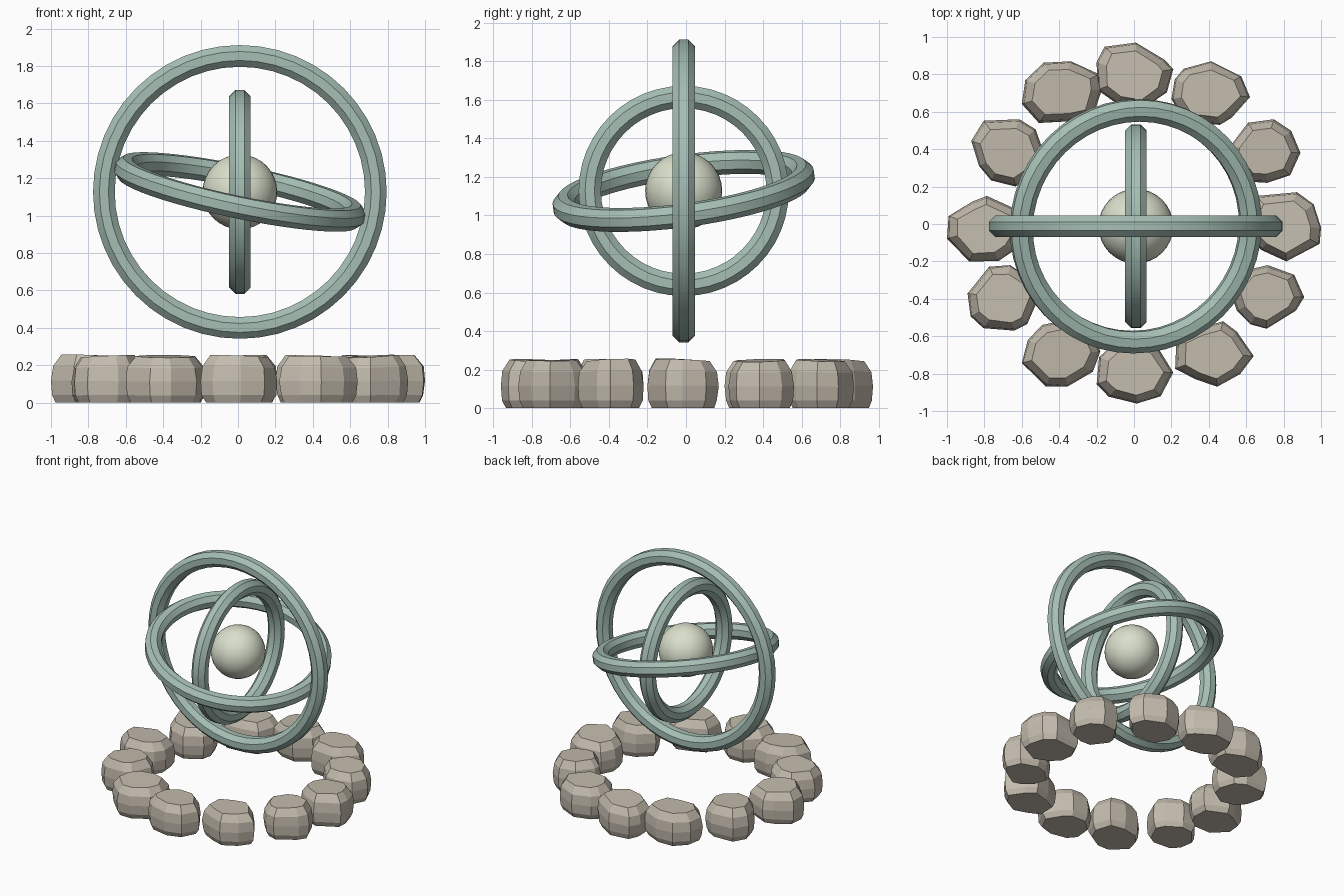
import bpy, bmesh, math, random
from mathutils import Matrix, Euler

if "Cube" in bpy.data.objects:
    bpy.data.objects.remove(bpy.data.objects["Cube"])

random.seed(4)
CENTRE = (0.01, -0.012, 1.127)


def material(name, rgb):
    m = bpy.data.materials.new(name)
    m.diffuse_color = (*rgb, 1)
    m.use_nodes = True
    m.node_tree.nodes["Principled BSDF"].inputs["Base Color"].default_value = m.diffuse_color
    return m


METAL = material("pale_green_metal", (0.38, 0.52, 0.46))
STONE = material("stone", (0.55, 0.50, 0.42))
PEARL = material("pearl", (0.70, 0.74, 0.60))


def finish(name, bm, mat):
    bmesh.ops.recalc_face_normals(bm, faces=bm.faces)
    me = bpy.data.meshes.new(name)
    bm.to_mesh(me)
    bm.free()
    me.materials.append(mat)
    ob = bpy.data.objects.new(name, me)
    bpy.context.collection.objects.link(ob)
    return ob


def skin(bm, loops, closed):
    """Bridge equal vertex loops with quads."""
    n = len(loops[0])
    pairs = list(zip(loops, loops[1:])) + ([(loops[-1], loops[0])] if closed else [])
    for a, b in pairs:
        for i in range(n):
            j = (i + 1) % n
            bm.faces.new((a[i], a[j], b[j], b[i]))


def smooth(ob, angle):
    bpy.ops.object.select_all(action='DESELECT')
    ob.select_set(True)
    bpy.context.view_layer.objects.active = ob
    bpy.ops.object.shade_smooth_by_angle(angle=math.radians(angle))


def ring(name, radius, rot, segments=48, sides=8, half=0.058):
    """Octagonal-section hoop with flats facing outwards."""
    bm = bmesh.new()
    r = half / math.cos(math.pi / sides)
    loops = []
    for s in range(segments):
        a = 2 * math.pi * s / segments
        loop = []
        for k in range(sides):
            t = 2 * math.pi * (k + 0.5) / sides
            d = radius + r * math.cos(t)
            loop.append(bm.verts.new((d * math.cos(a), d * math.sin(a), r * math.sin(t))))
        loops.append(loop)
    skin(bm, loops, True)
    bm.transform(Matrix.Translation(CENTRE) @ Euler(rot).to_matrix().to_4x4())
    smooth(finish(name, bm, METAL), 30)


# Three interlocked hoops
ring("outer_ring", 0.727, (math.pi / 2, 0, 0))
ring("tilted_ring", 0.625, (0.132, 0.205, 0))
ring("inner_ring", 0.487, (0, math.pi / 2, 0))

# Central ball
bm = bmesh.new()
bmesh.ops.create_uvsphere(bm, u_segments=32, v_segments=16, radius=0.2,
                          matrix=Matrix.Translation(CENTRE))
smooth(finish("core_ball", bm, PEARL), 40)


def stone(name, x0, x1, y0, y1):
    """Faceted boulder with a flat base and a slightly tilted flat top."""
    n = 9
    outline = []
    for i in range(n):
        a = 2 * math.pi * (i + random.uniform(-0.28, 0.28)) / n
        r = random.uniform(0.9, 1.08)
        outline.append((r * math.cos(a), r * math.sin(a)))
    # fit the outline to its footprint
    us, vs = zip(*outline)
    outline = [(x0 + (x1 - x0) * (u - min(us)) / (max(us) - min(us)),
                y0 + (y1 - y0) * (v - min(vs)) / (max(vs) - min(vs))) for u, v in outline]
    cx, cy = (x0 + x1) / 2, (y0 + y1) / 2
    tx, ty = random.uniform(-0.06, 0.06), random.uniform(-0.06, 0.06)
    bm = bmesh.new()
    loops = []
    for z, s in ((0, 0.86), (0.04, 0.96), (0.115, 1.0), (0.19, 0.95), (0.248, 0.74)):
        loop = []
        for u, v in outline:
            k = s if s == 1 else s + random.uniform(-0.02, 0.02)
            dx, dy = (u - cx) * k, (v - cy) * k
            tilt = (tx * dx + ty * dy) * (z / 0.248) ** 2
            loop.append(bm.verts.new((cx + dx, cy + dy, z + tilt)))
        loops.append(loop)
    skin(bm, loops, False)
    bm.faces.new(loops[0])
    bm.faces.new(loops[-1])
    finish(name, bm, STONE)


# Circle of stones: footprints as x min, x max, y min, y max
FOOTPRINTS = [
    (0.60, 1.00, -0.20, 0.17), (0.51, 0.89, 0.22, 0.56), (0.20, 0.62, 0.53, 0.87),
    (-0.20, 0.21, 0.62, 0.97), (-0.60, -0.17, 0.54, 0.87), (-0.87, -0.48, 0.20, 0.56),
    (-1.00, -0.60, -0.20, 0.15), (-0.89, -0.50, -0.57, -0.22), (-0.60, -0.18, -0.87, -0.51),
    (-0.20, 0.21, -0.96, -0.61), (0.22, 0.64, -0.87, -0.52), (0.51, 0.91, -0.56, -0.22),
]
for i, f in enumerate(FOOTPRINTS):
    stone(f"stone_{i + 1}", *f)
